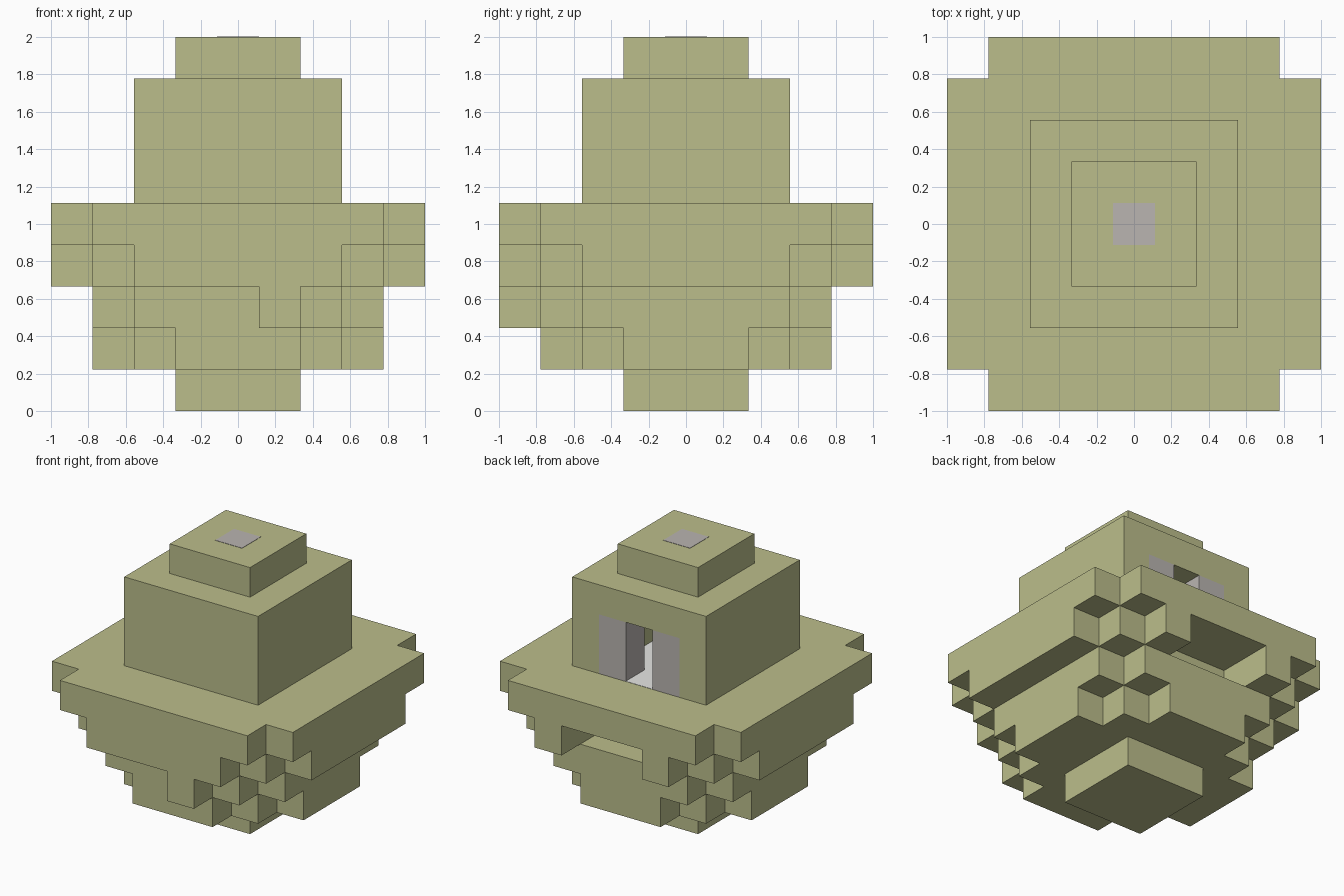
import bpy, bmesh

cube = bpy.data.objects.get("Cube")
if cube:
    bpy.data.objects.remove(cube, do_unlink=True)

U = 2 / 9  # one block


def make_material(name, rgb):
    mat = bpy.data.materials.new(name)
    mat.use_nodes = True
    color = (*rgb, 1)
    mat.diffuse_color = color
    bsdf = next(n for n in mat.node_tree.nodes if n.type == 'BSDF_PRINCIPLED')
    bsdf.inputs["Base Color"].default_value = color
    return mat


olive = make_material("olive", (0.50, 0.515, 0.26))
grey = make_material("warm grey", (0.49, 0.46, 0.44))
pale = make_material("pale floor", (0.82, 0.82, 0.80))


def prism(name, outline, low, high, mat):
    """Extrude an outline, given in blocks, between two heights."""
    bm = bmesh.new()
    base = bm.faces.new([bm.verts.new((x * U, y * U, low * U)) for x, y in outline])
    top = bmesh.ops.extrude_face_region(bm, geom=[base])["geom"]
    verts = [g for g in top if isinstance(g, bmesh.types.BMVert)]
    bmesh.ops.translate(bm, vec=(0, 0, (high - low) * U), verts=verts)
    bmesh.ops.recalc_face_normals(bm, faces=bm.faces)
    mesh = bpy.data.meshes.new(name)
    bm.to_mesh(mesh)
    bm.free()
    mesh.materials.append(mat)
    obj = bpy.data.objects.new(name, mesh)
    bpy.context.collection.objects.link(obj)
    return obj


def rect(x0, x1, y0, y1):
    return [(x0, y0), (x1, y0), (x1, y1), (x0, y1)]


def stepped(size, steps, notch=()):
    """Square plan with staircase corners; notch goes into the back edge."""
    a, b = size, size - steps
    corner = [(a, b)]
    for i in range(steps):
        corner += [(a - i - 1, b + i), (a - i - 1, b + i + 1)]
    points = []
    for turn in range(4):
        points += corner
        if turn == 0:
            points += notch
        corner = [(-y, x) for x, y in corner]
    return points


# Stepped base, from foot to deck
prism("foot", rect(-1.5, 1.5, -1.5, 1.5), 0, 1, olive)
prism("lower_tier", stepped(3.5, 2), 1, 2, olive)
prism("middle_tier", stepped(3.5, 1), 2, 3, olive)
back_recess = [(1.5, 4.5), (1.5, 2.5), (-1.5, 2.5), (-1.5, 4.5)]
prism("upper_tier", stepped(4.5, 2, back_recess), 3, 4, olive)
prism("deck", stepped(4.5, 1), 4, 5, olive)
prism("hanging_block", rect(0.5, 1.5, -4.5, -3.5), 2, 3, olive)

# Hollow house, open at the back
walls = [(-2.5, -2.5), (2.5, -2.5), (2.5, 2.5), (1.5, 2.5),
         (1.5, -1.5), (-1.5, -1.5), (-1.5, 2.5), (-2.5, 2.5)]
prism("house_walls", walls, 5, 8, olive)
prism("door_lintel", rect(-1.5, 1.5, 1.5, 2.5), 7, 8, olive)
for side, x in (("left", 0.5), ("right", -1.5)):
    prism(side + "_door_jamb", rect(x, x + 1, 1.5, 2.5), 5, 7, grey)
prism("house_floor", rect(-1.5, 1.5, -1.5, 1.5), 5, 5.01, pale)
prism("door_sill", rect(-0.5, 0.5, 1.5, 2.5), 5, 5.01, pale)

# Roof cap with its inlaid square
prism("roof_cap", rect(-1.5, 1.5, -1.5, 1.5), 8, 9, olive)
prism("roof_inlay", rect(-0.5, 0.5, -0.5, 0.5), 9, 9.01, grey)
